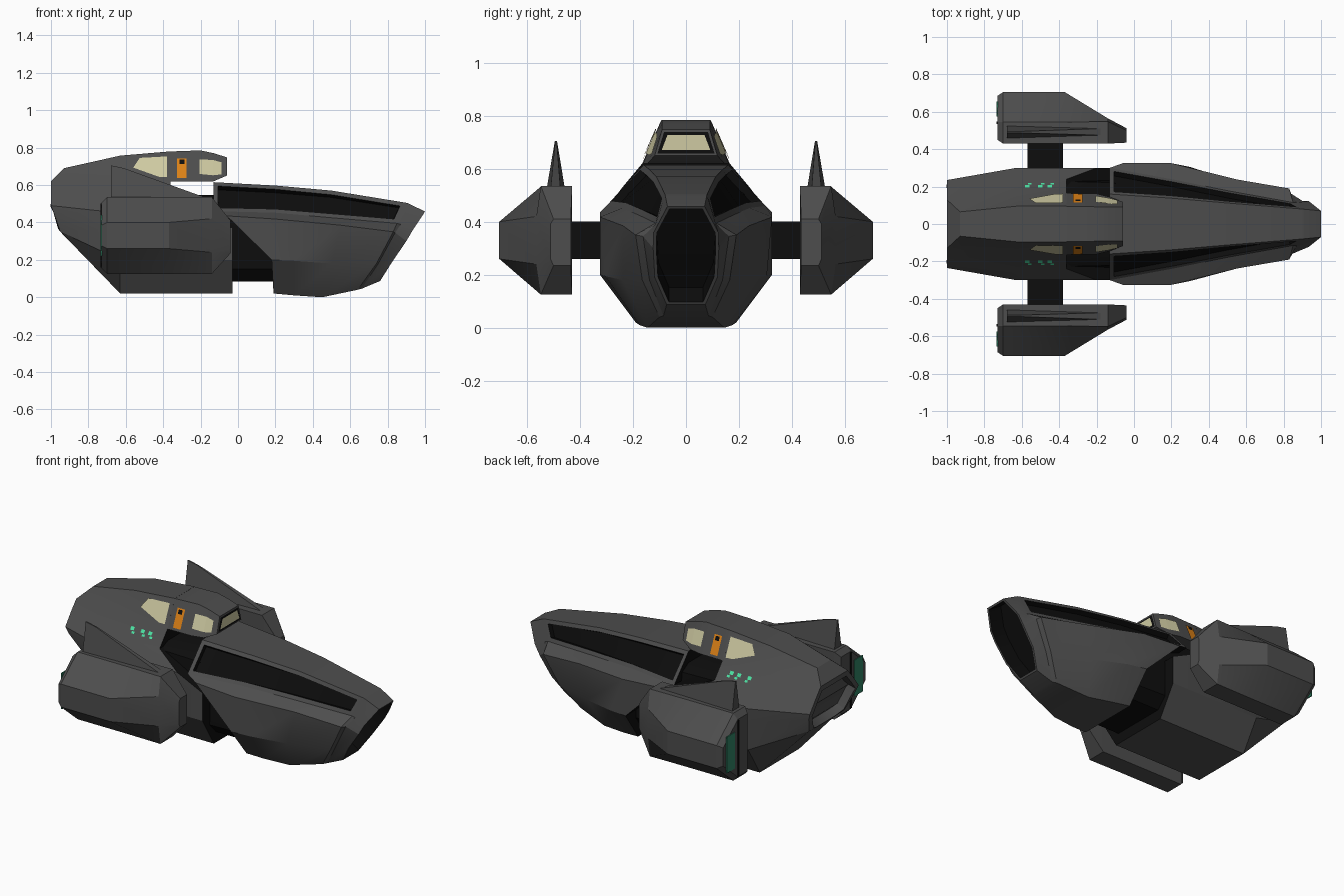
import bpy, bmesh
from mathutils import Vector
from mathutils.bvhtree import BVHTree

if "Cube" in bpy.data.objects:
    bpy.data.objects.remove(bpy.data.objects["Cube"])


def material(name, r, g, b):
    m = bpy.data.materials.new(name)
    m.use_nodes = True
    m.diffuse_color = (r, g, b, 1)
    m.node_tree.nodes["Principled BSDF"].inputs["Base Color"].default_value = (r, g, b, 1)
    return m


GREY = material("hull grey", .075, .075, .075)
BLACK = material("recess black", .004, .004, .004)
CREAM = material("window cream", .62, .59, .36)
ORANGE = material("door orange", .72, .22, .008)
MINT = material("light mint", .07, .75, .36)
GREEN = material("engine green", .03, .23, .13)
TREES = []


def sym(half):
    """Close a half section by mirroring it over the centre plane."""
    return half + [(x, -y, z) for x, y, z in reversed(half)]


def at(x, section):
    return [(x, y, z) for y, z in section]


def finish(bm, name, mats):
    mesh = bpy.data.meshes.new(name)
    bm.to_mesh(mesh)
    bm.free()
    obj = bpy.data.objects.new(name, mesh)
    bpy.context.collection.objects.link(obj)
    for m in mats:
        mesh.materials.append(m)
    bpy.ops.object.select_all(action='DESELECT')
    obj.select_set(True)
    bpy.context.view_layer.objects.active = obj
    bpy.ops.object.shade_smooth_by_angle(angle=.5)
    return obj


def loft(rings):
    """Skin equal rings; return the mesh, side faces [ring][segment] and end strips."""
    bm = bmesh.new()
    rows = [[bm.verts.new(p) for p in r] for r in rings]
    n = len(rows[0])
    sides = [[bm.faces.new((a[k], a[(k + 1) % n], b[(k + 1) % n], b[k])) for k in range(n)]
             for a, b in zip(rows, rows[1:])]
    caps = [[bm.faces.new((r[k], r[k + 1], r[n - 2 - k], r[n - 1 - k]))
             for k in range(n // 2 - 1)] for r in (rows[0], rows[-1])]
    bmesh.ops.recalc_face_normals(bm, faces=bm.faces[:])
    return bm, sides, caps


def recess(bm, faces, rim, depth, slot):
    """Inset a group of faces and sink it."""
    bmesh.ops.inset_region(bm, faces=faces, thickness=rim, use_even_offset=True)
    walls = bmesh.ops.inset_region(bm, faces=faces, thickness=.002, depth=-depth)["faces"]
    for f in list(faces) + list(walls):
        f.material_index = slot


def plate(name, points, axis, mat, lift=.005):
    """Thin plate laid on the hull; points are measured across the given axis."""
    axis = Vector(axis)
    bm = bmesh.new()
    verts = []
    for p in points:
        start = Vector((p[0], 0, p[1])) if axis.y else Vector((0, p[0], p[1]))
        hits = [t.ray_cast(start + axis * 2, -axis) for t in TREES]
        hit = min((h for h in hits if h[0]), key=lambda h: h[3])
        verts.append(bm.verts.new(hit[0] + hit[1] * lift))
    face = bm.faces.new(verts)
    face.normal_update()
    if face.normal.dot(axis) < 0:
        face.normal_flip()
    finish(bm, name, [mat])


def rect(x0, x1, z0, z1):
    return [(x0, z0), (x1, z0), (x1, z1), (x0, z1)]


def box(name, lo, hi, mat):
    bm, _, _ = loft([[(x, lo[1], lo[2]), (x, hi[1], lo[2]), (x, hi[1], hi[2]), (x, lo[1], hi[2])]
                     for x in (lo[0], hi[0])])
    finish(bm, name, [mat])


# Rear hull with sunken stern and diagonal front edge
stern = [(-.93, .065, .69), (-1, .13, .62), (-1, .185, .555), (-1, .235, .49),
         (-.985, .225, .45), (-.95, .17, .35), (-.92, .1, .32)]
waist = at(-.63, [(.095, .757), (.165, .62), (.24, .53), (.3, .45), (.3, .37), (.3, .2), (.19, .02)])
edge = [(-.36, .095, .78), (-.36, .165, .62), (-.36, .24, .53), (-.2, .3, .45),
        (-.03, .3, .37), (-.03, .3, .2), (-.03, .19, .02)]
bm, sides, caps = loft([sym(stern), sym(waist), sym(edge)])
for f in caps[1]:
    f.material_index = 1
recess(bm, caps[0][1:], .03, .05, 0)
TREES.append(BVHTree.FromBMesh(bm))
finish(bm, "rear_hull", [GREY, BLACK])

# Bridge cabin
cabin = [at(-.37, [(.095, .779), (.165, .62)]), at(-.2, [(.092, .785), (.162, .62)]),
         at(-.13, [(.09, .77), (.145, .62)]), at(-.06, [(.09, .748), (.118, .65)])]
bm, _, _ = loft([sym(r) for r in cabin])
TREES.append(BVHTree.FromBMesh(bm))
finish(bm, "bridge_cabin", [GREY])

# Front hull: deck edge, shoulder, panel top, panel low, keel edge
front = [
    [(-.13, .16, .615), (-.13, .30, .46), (-.06, .325, .435), (.18, .325, .2), (.19, .19, .02)],
    [(.2, .138, .597), (.2, .24, .452), (.2, .325, .418), (.3, .305, .195), (.3, .175, .01)],
    [(.5, .112, .57), (.5, .178, .425), (.55, .238, .385), (.5, .24, .18), (.45, .145, 0)],
    [(.9, .08, .505), (.85, .115, .395), (.83, .19, .35), (.74, .165, .18), (.64, .1, .04)],
    [(.91, .079, .502), (.87, .115, .39), (.84, .162, .345), (.75, .138, .18), (.66, .085, .045)],
    [(1, .07, .458), (.935, .122, .36), (.9, .124, .3), (.825, .118, .19), (.76, .073, .087)],
]
bm, sides, caps = loft([sym(r) for r in front])
for f in caps[0]:
    f.material_index = 1
for seg in (0, 8):
    recess(bm, [row[seg] for row in sides[:3]], .024, .03, 1)
recess(bm, caps[1], .012, .1, 1)
finish(bm, "front_hull", [GREY, BLACK])

# Black core seen in the gap, and the cross strut
core = [at(-.4, [(.16, .55), (.228, .52), (.235, .4), (.235, .15), (.17, .085)]),
        at(-.12, [(.16, .545), (.222, .51), (.235, .4), (.235, .15), (.17, .085)]),
        at(.25, [(.05, .45), (.12, .4), (.2, .3), (.22, .15), (.17, .085)])]
bm, _, _ = loft([sym(r) for r in core])
finish(bm, "core", [BLACK])
box("cross_strut", (-.57, -.44, .26), (-.38, .44, .4), BLACK)

# Engine pods with fins and glowing rear panels
pod = [(.43, .535), (.545, .535), (.705, .4), (.705, .26), (.545, .125), (.43, .125)]
pod_front = [(.43, .535), (.548, .535), (.565, .42), (.565, .24), (.548, .125), (.43, .125)]
pod_tip = [(.435, .41), (.5, .41), (.512, .39), (.512, .26), (.5, .235), (.435, .235)]
pod_back = [(.45, .505), (.545, .505), (.685, .385), (.685, .275), (.545, .155), (.45, .155)]
for s, side in ((1, "far"), (-1, "near")):
    def flip(ring):
        return [(x, y * s, z) for x, y, z in ring]
    bm, _, _ = loft([flip(at(x, p)) for x, p in
                     ((-.73, pod_back), (-.7, pod), (-.37, pod), (-.14, pod_front), (-.04, pod_tip))])
    finish(bm, side + "_engine_pod", [GREY])
    base = [(-.68, .458, .53), (-.68, .525, .53), (-.18, .51, .535), (-.18, .475, .535)]
    top = [(-.68, .487, .705), (-.68, .495, .705), (-.61, .495, .69), (-.61, .487, .69)]
    bm, _, caps = loft([flip(base), flip(top)])
    finish(bm, side + "_fin", [GREY])
    for part, y0, y1, z0, z1, mat in (("engine_panel", .575, .655, .22, .44, GREEN),
                                      ("engine_groove", .535, .548, .16, .5, BLACK)):
        ys = sorted((y0 * s, y1 * s))
        box(f"{side}_{part}", (-.734, ys[0], z0), (-.728, ys[1], z1), mat)

    # Painted cabin details
    ax = (0, s, 0)
    plate(side + "_rear_window", [(-.56, .69), (-.525, .742), (-.38, .75), (-.38, .64), (-.42, .64)],
          ax, CREAM, .007)
    plate(side + "_front_window", [(-.205, .735), (-.135, .732), (-.135, .65), (-.205, .657)], ax, CREAM)
    plate(side + "_front_window_tip", [(-.135, .732), (-.09, .72), (-.09, .655), (-.135, .65)], ax, CREAM)
    plate(side + "_door", rect(-.325, -.275, .635, .74), ax, ORANGE)
    plate(side + "_door_port", rect(-.313, -.287, .71, .733), ax, BLACK, .008)
    for x in (-.57, -.5, -.45):
        plate(side + "_marker_light", rect(x - .012, x + .012, .572, .588), ax, MINT)
        plate(side + "_marker_light", rect(x + .004, x + .022, .558, .568), ax, MINT)

# Forward windscreen
plate("windscreen_frame", [(-.083, .738), (.083, .738), (.108, .657), (-.108, .657)], (1, 0, 0), BLACK, .002)
plate("windscreen", [(-.07, .727), (.07, .727), (.092, .67), (-.092, .67)], (1, 0, 0), CREAM)
